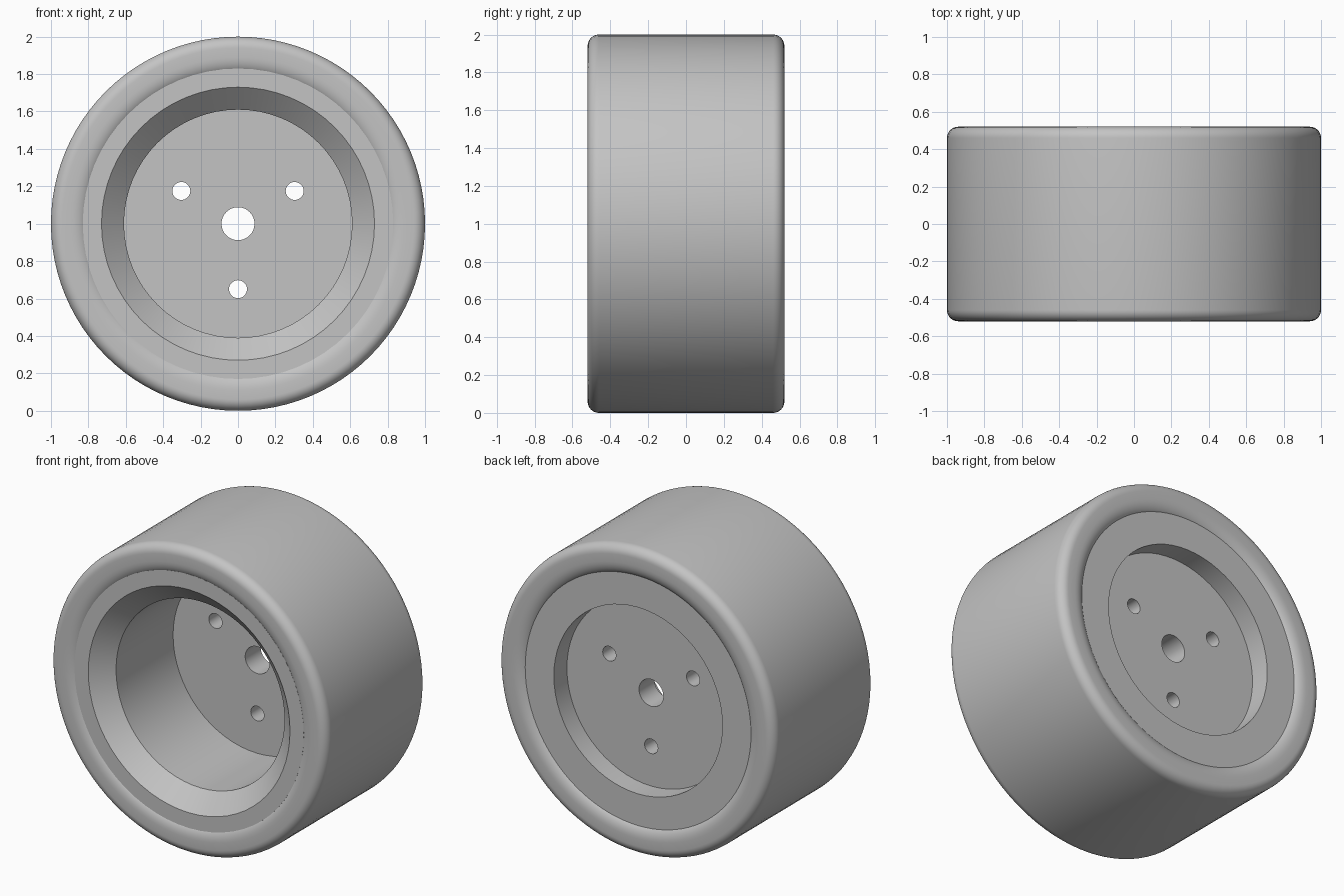
import bpy
import bmesh
from math import sin, cos, pi, radians
from mathutils import Matrix, Vector

default = bpy.data.objects.get("Cube")
if default:
    bpy.data.objects.remove(default, do_unlink=True)

grey = bpy.data.materials.new("plain grey")
grey.use_nodes = True
grey.diffuse_color = (0.55, 0.55, 0.55, 1)
grey.node_tree.nodes["Principled BSDF"].inputs["Base Color"].default_value = grey.diffuse_color

CENTRE = Vector((0, 0, 1))


def make_object(name, bm):
    bmesh.ops.recalc_face_normals(bm, faces=bm.faces)
    mesh = bpy.data.meshes.new(name)
    bm.to_mesh(mesh)
    bm.free()
    mesh.materials.append(grey)
    obj = bpy.data.objects.new(name, mesh)
    bpy.context.collection.objects.link(obj)
    return obj


def lathe(name, profile, sides):
    """Spin a closed (radius, y) outline around the axle."""
    bm = bmesh.new()
    rings = []
    for i in range(sides):
        a = 2 * pi * i / sides
        rings.append([bm.verts.new(CENTRE + Vector((r * sin(a), y, r * cos(a))))
                      for r, y in profile])
    count = len(profile)
    for i, ring in enumerate(rings):
        following = rings[(i + 1) % sides]
        for j in range(count):
            k = (j + 1) % count
            bm.faces.new((ring[j], ring[k], following[k], following[j]))
    return make_object(name, bm)


def arc(r, y, radius_r, radius_y, start, end, steps=8):
    """Elliptical corner of a (radius, y) outline, angles in degrees."""
    angles = [radians(start + (end - start) * i / steps) for i in range(steps + 1)]
    return [(r + radius_r * cos(a), y + radius_y * sin(a)) for a in angles]


def smooth(obj, angle):
    bpy.ops.object.select_all(action='DESELECT')
    obj.select_set(True)
    bpy.context.view_layer.objects.active = obj
    bpy.ops.object.shade_smooth_by_angle(angle=radians(angle))


# Tyre: wide tread, tight outer shoulders, softer inner bead
tyre_outline = (arc(0.94, -0.46, 0.06, 0.06, 0, -90)
                + arc(0.89, -0.46, 0.09, 0.06, -90, -180)
                + arc(0.89, 0.46, 0.09, 0.06, 180, 90)
                + arc(0.94, 0.46, 0.06, 0.06, 90, 0))
tyre = lathe("tyre", tyre_outline, 96)
smooth(tyre, 40)

# Rim: deep chamfered front well, shallow back recess, centre bore
rim = lathe("rim", [
    (0.088, 0.20), (0.61, 0.20), (0.61, -0.39), (0.73, -0.505), (0.83, -0.505),
    (0.83, 0.495), (0.61, 0.495), (0.61, 0.36), (0.088, 0.36)], 64)

# Three bolt holes through the disc
bm = bmesh.new()
for i in range(3):
    a = pi + i * 2 * pi / 3
    place = (Matrix.Translation(CENTRE + Vector((0.35 * sin(a), 0.28, 0.35 * cos(a))))
             @ Matrix.Rotation(pi / 2, 4, 'X'))
    bmesh.ops.create_cone(bm, cap_ends=True, segments=32, radius1=0.048,
                          radius2=0.048, depth=0.3, matrix=place)
cutter = make_object("bolt_hole_cutter", bm)
cutter.hide_render = True

holes = rim.modifiers.new("bolt holes", 'BOOLEAN')
holes.operation = 'DIFFERENCE'
holes.solver = 'EXACT'
holes.object = cutter
bpy.context.view_layer.objects.active = rim
bpy.ops.object.modifier_apply(modifier=holes.name)
bpy.data.objects.remove(cutter, do_unlink=True)
smooth(rim, 30)
